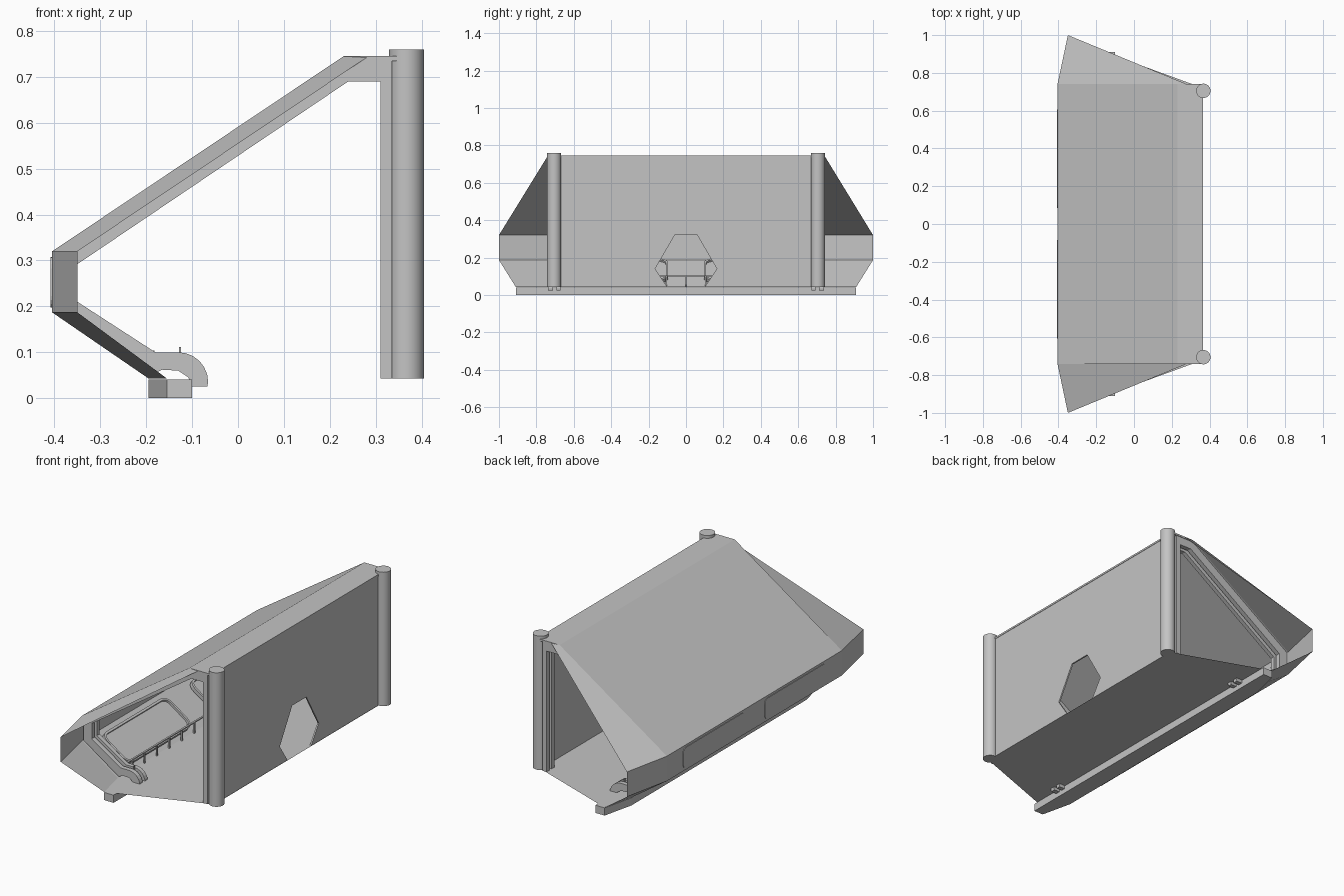
import bpy, bmesh, math
from mathutils import Vector

cube = bpy.data.objects.get("Cube")
if cube:
    bpy.data.objects.remove(cube, do_unlink=True)

grey = bpy.data.materials.new("plain grey")
grey.use_nodes = True
colour = (0.55, 0.55, 0.55, 1)
grey.diffuse_color = colour
grey.node_tree.nodes["Principled BSDF"].inputs["Base Color"].default_value = colour

HALF = 0.74      # half length of the straight body
FLOOR = 0.043


def finish(name, bm):
    bmesh.ops.recalc_face_normals(bm, faces=bm.faces)
    mesh = bpy.data.meshes.new(name)
    bm.to_mesh(mesh)
    bm.free()
    mesh.materials.append(grey)
    ob = bpy.data.objects.new(name, mesh)
    bpy.context.scene.collection.objects.link(ob)
    return ob


def prism(name, points, push=None):
    """Flat outline, optionally extruded along a vector."""
    bm = bmesh.new()
    face = bm.faces.new([bm.verts.new(p) for p in points])
    if push is not None:
        out = bmesh.ops.extrude_face_region(bm, geom=[face], use_keep_orig=True)
        moved = [v for v in out["geom"] if isinstance(v, bmesh.types.BMVert)]
        bmesh.ops.translate(bm, vec=Vector(push), verts=moved)
    return finish(name, bm)


def box(name, lo, hi):
    (x0, y0, z0), (x1, y1, z1) = lo, hi
    return prism(name, [(x0, y0, z0), (x1, y0, z0), (x1, y1, z0), (x0, y1, z0)],
                 (0, 0, z1 - z0))


def rounded(centre, u, v, w, h, r):
    """Rounded rectangle outline on the plane spanned by u and v."""
    pts = []
    for i, (su, sv) in enumerate([(1, 1), (-1, 1), (-1, -1), (1, -1)]):
        for k in range(5):
            a = math.radians(90 * i + 22.5 * k)
            pts.append(centre + u * (su * (w / 2 - r) + r * math.cos(a))
                       + v * (sv * (h / 2 - r) + r * math.sin(a)))
    return pts


def frame(name, centre, u, v, w, h, r, rim, depth):
    """Rounded raised rim."""
    outer = rounded(centre, u, v, w, h, r)
    inner = rounded(centre, u, v, w - 2 * rim, h - 2 * rim, r - rim)
    bm = bmesh.new()
    n = u.cross(v) * depth
    loops = [[bm.verts.new(p + d) for p in ps]
             for ps, d in ((outer, n * 0), (outer, n), (inner, n), (inner, n * 0))]
    for a, b in zip(loops, loops[1:] + loops[:1]):
        for i in range(len(a)):
            j = (i + 1) % len(a)
            bm.faces.new((a[i], a[j], b[j], b[i]))
    return finish(name, bm)


# Outer skin: straight body section flared to a tip at both ends
body = [(0.23, 0.745), (-0.405, 0.32), (-0.405, 0.187), (-0.195, FLOOR)]
tip = [(0.28, HALF, 0.742), (-0.35, 1.0, 0.32), (-0.35, 1.0, 0.187), (-0.155, 0.91, FLOOR)]
bm = bmesh.new()
rows = [[bm.verts.new((x, -y, z)) for x, y, z in tip],
        [bm.verts.new((x, -HALF, z)) for x, z in body],
        [bm.verts.new((x, HALF, z)) for x, z in body],
        [bm.verts.new(p) for p in tip]]
for a, b in zip(rows, rows[1:]):
    for i in range(3):
        bm.faces.new((a[i], a[i + 1], b[i + 1], b[i]))
finish("outer_skin", bm)

# Flat roof strip, floor and base beam
box("roof_strip", (0.23, -HALF, 0.735), (0.365, HALF, 0.745))
prism("floor", [(0.365, -0.72, FLOOR), (0.365, 0.72, FLOOR), (-0.155, 0.91, FLOOR),
                (-0.195, HALF, FLOOR), (-0.195, -HALF, FLOOR), (-0.155, -0.91, FLOOR)])
prism("base_beam", [(-0.10, -0.91, 0), (-0.10, 0.91, 0), (-0.155, 0.91, 0),
                    (-0.195, HALF, 0), (-0.195, -HALF, 0), (-0.155, -0.91, 0)],
      (0, 0, 0.041))

# Side wall with a six-sided doorway
half_door = [(0.06, 0.32), (0.165, 0.14), (0.10, FLOOR)]
half_wall = half_door + [(0.735, FLOOR), (0.735, 0.745)]
outline = half_wall + [(-y, z) for y, z in reversed(half_wall)]
prism("side_wall", [(0.363, y, z) for y, z in outline], (-0.008, 0, 0))

# Arched end frames: two ribs at each end, finishing in a curled foot
arc = [(-0.13 + 0.065 * math.cos(math.radians(a)), 0.035 + 0.065 * math.sin(math.radians(a)))
       for a in range(0, 91, 15)]
rib = [(0.31, FLOOR), (0.335, FLOOR), (0.335, 0.74), (0.232, 0.74), (-0.40, 0.317),
       (-0.40, 0.19), (-0.19, 0.05), (-0.165, 0.062), (-0.13, 0.06), (-0.108, 0.045),
       (-0.10, 0.025), (-0.067, 0.025)] + arc + [
       (-0.18, 0.10), (-0.35, 0.21), (-0.35, 0.292), (0.24, 0.69), (0.31, 0.69)]
for side, s in (("front", -1), ("back", 1)):
    for label, y0, y1 in (("inner", 0.67, 0.693), ("outer", 0.712, 0.737)):
        prism(f"{side}_{label}_rib", [(x, s * y0, z) for x, z in rib], (0, s * (y1 - y0), 0))
    box(f"{side}_foot_pin", (-0.128, s * 0.70 - 0.004, 0.09), (-0.124, s * 0.70 + 0.004, 0.112))

    # Corner column
    bpy.ops.mesh.primitive_cylinder_add(vertices=32, radius=0.038, depth=0.717,
                                        location=(0.367, s * 0.705, 0.4015))
    col = bpy.context.object
    col.name = f"{side}_column"
    col.data.materials.append(grey)
    bpy.ops.object.shade_smooth_by_angle()

    # Outer window plates on the upright strip
    along = Vector((0, 1, 0))
    up = Vector((0, 0, 1))
    prism(f"{side}_window", rounded(Vector((-0.404, s * 0.345, 0.253)), along, up, 0.52, 0.11, 0.025),
          (-0.004, 0, 0))

    # Inner panels on the lower slope
    slope = Vector((-0.21, 0, 0.144)).normalized()
    normal = along.cross(-slope)
    if normal.x < 0:
        normal = -normal
    centre = Vector((-0.295, s * 0.37, 0.112)) + normal * 0.012
    prism(f"{side}_inner_panel", rounded(centre, along, slope, 0.53, 0.18, 0.035), normal * 0.008)
    u = along if along.cross(slope).dot(normal) > 0 else -along
    frame(f"{side}_panel_rim", centre, u, slope, 0.55, 0.20, 0.045, 0.012, 0.02)

# Low rail with posts along the foot of the slope
box("low_rail", (-0.192, -0.67, 0.098), (-0.182, 0.67, 0.104))
for i in range(13):
    y = -0.63 + i * 0.105
    box("rail_post", (-0.19, y - 0.004, FLOOR), (-0.182, y + 0.004, 0.10))
